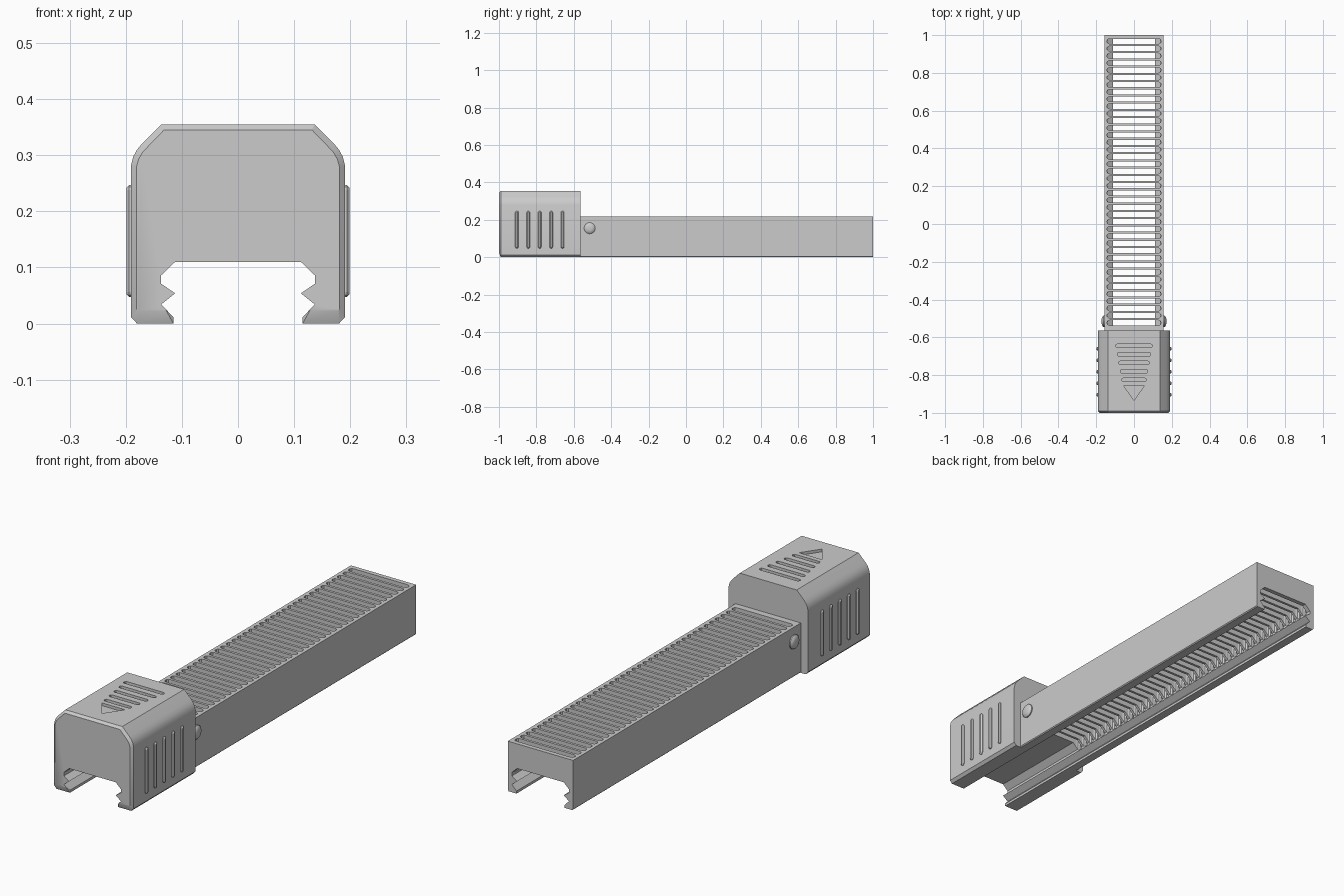
import bpy, bmesh, math
from mathutils import Vector, Matrix

cube = bpy.data.objects.get("Cube")
if cube:
    bpy.data.objects.remove(cube, do_unlink=True)

grey = bpy.data.materials.new("plain grey")
grey.use_nodes = True
COLOUR = (0.6, 0.6, 0.6, 1)
grey.diffuse_color = COLOUR
grey.node_tree.nodes["Principled BSDF"].inputs["Base Color"].default_value = COLOUR


def loft(bm, rings):
    """Skin a closed solid through equal-length rings of points."""
    loops = [[bm.verts.new(p) for p in ring] for ring in rings]
    n = len(loops[0])
    for a, b in zip(loops, loops[1:]):
        for i in range(n):
            j = (i + 1) % n
            bm.faces.new((a[i], a[j], b[j], b[i]))
    bm.faces.new(loops[0][::-1])
    bm.faces.new(loops[-1])


def make(name, solids, smooth=False):
    bm = bmesh.new()
    for rings in solids:
        loft(bm, rings)
    bmesh.ops.recalc_face_normals(bm, faces=bm.faces[:])
    mesh = bpy.data.meshes.new(name)
    bm.to_mesh(mesh)
    bm.free()
    mesh.materials.append(grey)
    ob = bpy.data.objects.new(name, mesh)
    bpy.context.collection.objects.link(ob)
    if smooth:
        soften(ob)
    return ob


def select(ob):
    bpy.ops.object.select_all(action='DESELECT')
    ob.select_set(True)
    bpy.context.view_layer.objects.active = ob


def soften(ob):
    select(ob)
    bpy.ops.object.shade_smooth_by_angle(angle=math.radians(30))


def cut(ob, solids):
    """Subtract solids from an object and discard the cutter."""
    cutter = make("cutter", solids)
    cutter.hide_render = True
    mod = ob.modifiers.new("cut", 'BOOLEAN')
    mod.operation = 'DIFFERENCE'
    mod.solver = 'EXACT'
    mod.object = cutter
    select(ob)
    bpy.ops.object.modifier_apply(modifier=mod.name)
    bpy.data.objects.remove(cutter, do_unlink=True)


def section(half, y):
    """Mirror a half profile of (x, z) into a full ring at y."""
    full = half + [(-x, z) for x, z in reversed(half)]
    return [Vector((x, y, z)) for x, z in full]


def capsule(half_len, radius, steps=5):
    """Rounded slot outline, long along its first axis."""
    pts = []
    for side in (1, -1):
        for i in range(steps + 1):
            a = math.pi * (i / steps - 0.5)
            pts.append((side * (half_len - radius + radius * math.cos(a)),
                        side * radius * math.sin(a)))
    return pts


def slot(y, half_len, radius, z0, z1):
    """Upright capsule prism lying across the model."""
    return [[Vector((u, y + v, z)) for u, v in capsule(half_len, radius)]
            for z in (z0, z1)]


HEAD_BACK = -0.565

# Shared channel with a pointed gripping ridge on each side
channel = [(0.137, 0.034), (0.112, 0.054), (0.137, 0.071),
           (0.137, 0.086), (0.112, 0.11)]
lip = [(0.115, 0), (0.115, 0.011)]

# Head block with chamfered top, rounded shoulders and bevelled front
outer = [(0.137, 0.355), (0.17, 0.322), (0.18, 0.31), (0.187, 0.297),
         (0.191, 0.28), (0.191, 0.012), (0.18, 0)]
front = [(0.132, 0.345), (0.161, 0.315), (0.171, 0.304), (0.177, 0.293),
         (0.181, 0.279), (0.181, 0.026), (0.178, 0.023),
         (0.128, 0.023), (0.127, 0.024)]
head = make("head_block", [[section(front + channel, -1),
                            section(outer + lip + channel, -0.99),
                            section(outer + lip + channel, HEAD_BACK)]])

# Engraved arrow: triangle tip and widening bars on the head top
tip = [(0, -0.935), (0.055, -0.855), (-0.055, -0.855)]
engraving = [[[Vector((x, y, z)) for x, y in tip] for z in (0.343, 0.4)]]
for i in range(5):
    engraving.append(slot(-0.825 + i * 0.045, 0.065 + i * 0.008, 0.009, 0.343, 0.4))
cut(head, engraving)
soften(head)

# Long slotted rail body
wall = [(0.157, 0.217), (0.157, 0.004), (0.153, 0)]
body = make("rail_body", [[section(wall + lip + channel, HEAD_BACK),
                           section(wall + lip + channel, 1)]])
SLOTS, PITCH, FIRST = 40, 0.0382, 0.967
cut(body, [slot(FIRST - i * PITCH, 0.143, 0.0135, 0.08, 0.3) for i in range(SLOTS)])

# Raised grip ribs and domed pins on both sides
for side, label in ((1, "left"), (-1, "right")):
    ribs = []
    for i in range(5):
        y = -0.904 + i * 0.061
        ribs.append([[Vector((side * x, y + v, 0.147 + u))
                      for u, v in capsule(0.1 - inset, 0.009 - inset)]
                     for x, inset in ((0.185, 0), (0.194, 0), (0.199, 0.005))])
    make(label + "_grip_ribs", ribs)

    dome = []
    for x, r in ((0.15, 0.03), (0.162, 0.03), (0.167, 0.025), (0.171, 0.014)):
        dome.append([Vector((side * x, -0.515 + r * math.cos(a), 0.155 + r * math.sin(a)))
                     for a in (math.tau * k / 24 for k in range(24))])
    make(label + "_pin", [dome], smooth=True)
